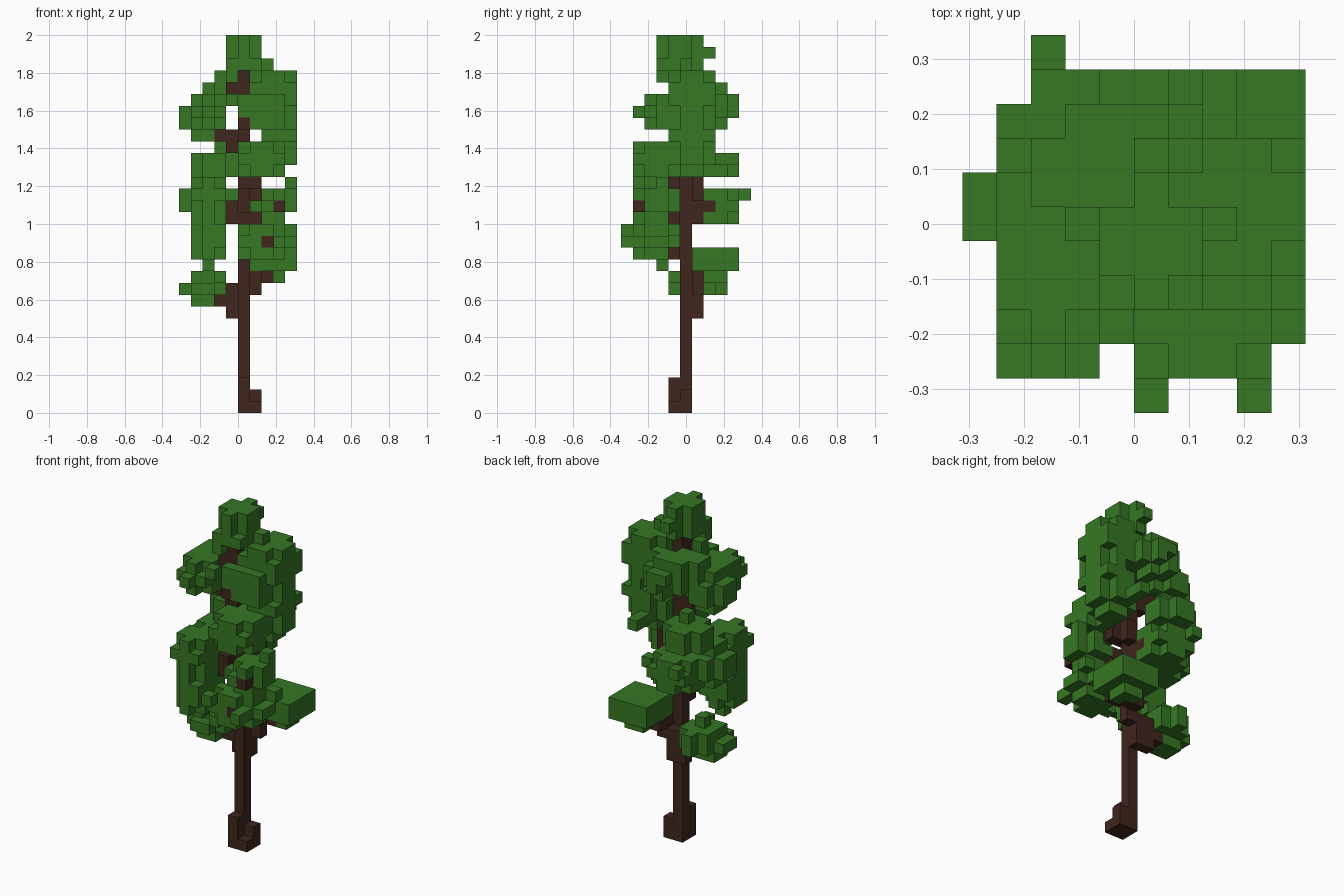
import bpy
import bmesh
from itertools import product
from mathutils import Vector

if "Cube" in bpy.data.objects:
    bpy.data.objects.remove(bpy.data.objects["Cube"], do_unlink=True)

UNIT = 2 / 32
ORIGIN = Vector((-5 * UNIT, -5.5 * UNIT, 0))
TRUNK_X = TRUNK_Y = 5


def material(name, color):
    mat = bpy.data.materials.new(name)
    mat.use_nodes = True
    mat.diffuse_color = color
    shader = mat.node_tree.nodes["Principled BSDF"]
    shader.inputs["Base Color"].default_value = color
    shader.inputs["Roughness"].default_value = 0.9
    return mat


def clump(shape, *corner):
    """Cells of a box with its corners, or its edges too, trimmed away."""
    size, trim = shape
    cells = set()
    for step in product(*map(range, size)):
        extremes = sum(s in (0, n - 1) for s, n in zip(step, size))
        if extremes < trim:
            cells.add(tuple(c + s for c, s in zip(corner, step)))
    return cells


def branch(tip):
    """Stepped cells from the trunk, just below the tip, out to the tip."""
    cur = [TRUNK_X, TRUNK_Y, tip[2] - 1]
    cells = set()
    while tuple(cur) != tip:
        for axis in (1, 0, 2):
            if cur[axis] != tip[axis]:
                cur[axis] += 1 if tip[axis] > cur[axis] else -1
                cells.add(tuple(cur))
    return cells


def build(name, cells, solid, mat):
    """Mesh only the exposed sides of the cells."""
    bm = bmesh.new()
    for cell in cells:
        for axis, side in product(range(3), (0, 1)):
            near = list(cell)
            near[axis] += 2 * side - 1
            if tuple(near) in solid:
                continue
            u, v = (axis + 1) % 3, (axis + 2) % 3
            ring = []
            for a, b in ((0, 0), (1, 0), (1, 1), (0, 1)):
                p = Vector(cell)
                p[axis] += side
                p[u] += a
                p[v] += b
                ring.append(bm.verts.new(ORIGIN + p * UNIT))
            bm.faces.new(ring if side else ring[::-1])
    bmesh.ops.remove_doubles(bm, verts=bm.verts, dist=UNIT / 100)
    mesh = bpy.data.meshes.new(name)
    bm.to_mesh(mesh)
    bm.free()
    mesh.materials.append(mat)
    obj = bpy.data.objects.new(name, mesh)
    bpy.context.collection.objects.link(obj)


bark = material("dark brown bark", (0.050, 0.020, 0.013, 1))
leaf = material("leaf green", (0.037, 0.184, 0.018, 1))

# Trunk with a stepped root flare
trunk = {(TRUNK_X, TRUNK_Y, z) for z in range(29)}
trunk |= {(TRUNK_X, TRUNK_Y - 1, z) for z in range(3)}
trunk |= {(TRUNK_X + 1, TRUNK_Y, z) for z in range(2)}
trunk.add((TRUNK_X + 1, TRUNK_Y - 1, 0))

# Branches, given by their tips from the bottom up
TIPS = [(3, 6, 9), (3, 6, 10), (7, 7, 11), (7, 1, 14), (3, 4, 17), (8, 1, 17),
        (5, 7, 17), (6, 6, 19), (6, 4, 20), (3, 5, 23), (5, 3, 24),
        (4, 4, 27), (5, 4, 28)]
branches = set().union(*map(branch, TIPS)) - trunk

# Clump shapes: size in cells and trimming
EDGES, CORNERS, NONE = 2, 3, 4
PAD = (4, 4, 4), EDGES
FLAT = (4, 4, 3), EDGES
SLAB = (3, 4, 2), CORNERS
TILE = (4, 4, 2), CORNERS
LUMP = (3, 4, 3), CORNERS
BLOCK = (3, 4, 4), CORNERS
BAR = (4, 3, 3), CORNERS
WIDE = (4, 4, 3), CORNERS
BIG = (4, 4, 4), CORNERS
PLATE = (4, 4, 1), NONE
BOARD = (4, 2, 3), NONE
FIN = (1, 4, 3), NONE
CROSSBAR = (3, 2, 3), NONE

# Leaf clumps of each tier, placed by their lowest corner
TIERS = {
    "lowest_leaves": [(FLAT, 0, 4, 9), (SLAB, 1, 5, 10),
                      (FLAT, 6, 6, 11), (PLATE, 6, 6, 12), (SLAB, 7, 6, 13)],
    "lower_leaves": [(BLOCK, 1, 1, 13), (FLAT, 6, 1, 13), (BAR, 5, 1, 13)],
    "middle_leaves": [(PAD, 0, 4, 16), (LUMP, 1, 1, 17), (WIDE, 2, 6, 16),
                      (FLAT, 6, 1, 16), (SLAB, 7, 1, 17)],
    "upper_leaves": [(TILE, 1, 6, 20), (PAD, 6, 4, 20), (FLAT, 6, 4, 20),
                     (WIDE, 5, 1, 20)],
    "high_leaves": [(PAD, 0, 4, 23), (LUMP, 1, 2, 24), (BOARD, 5, 3, 24),
                    (PAD, 3, 6, 24), (SLAB, 2, 5, 26),
                    (BIG, 6, 4, 25), (LUMP, 7, 4, 22)],
    "crown_leaves": [(FIN, 5, 3, 29), (CROSSBAR, 4, 4, 29)],
}
# The top of the lowest right clump is a single layer
TIERS["lowest_leaves"][-1] = (PLATE, 6, 6, 13)

# Single leaf cells sticking out of the clumps
SPRIGS = {
    "lowest_leaves": [(2, 6, 12), (3, 4, 11)],
    "lower_leaves": [(2, 3, 12), (5, 0, 15), (8, 0, 14), (9, 4, 15)],
    "middle_leaves": [(2, 10, 18), (9, 3, 19)],
    "upper_leaves": [(3, 7, 22), (7, 8, 21), (7, 9, 21)],
    "high_leaves": [(2, 1, 25), (4, 2, 26), (3, 5, 28), (4, 3, 28)],
    "crown_leaves": [(5, 7, 30), (7, 5, 29), (6, 3, 29), (4, 3, 29)],
}

# Levels where the foliage is open beside the trunk
GAP_LEVELS = (10, 11, 13, 14, 15, 19, 24, 25)


def is_open(cell):
    x, y, z = cell
    beside_trunk = x == TRUNK_X - 1 and z in GAP_LEVELS
    low_corner = x == y == 1 and z < 17
    return beside_trunk or low_corner or z == 23 and (x == 6 or y == 3)


foliage, used = {}, trunk | branches
for tier, clumps in TIERS.items():
    cells = set(SPRIGS[tier]).union(*(clump(*c) for c in clumps))
    foliage[tier] = {c for c in cells if c not in used and not is_open(c)}
    used |= foliage[tier]

build("trunk", trunk, used, bark)
build("branches", branches, used, bark)
for tier, cells in foliage.items():
    build(tier, cells, used, leaf)
